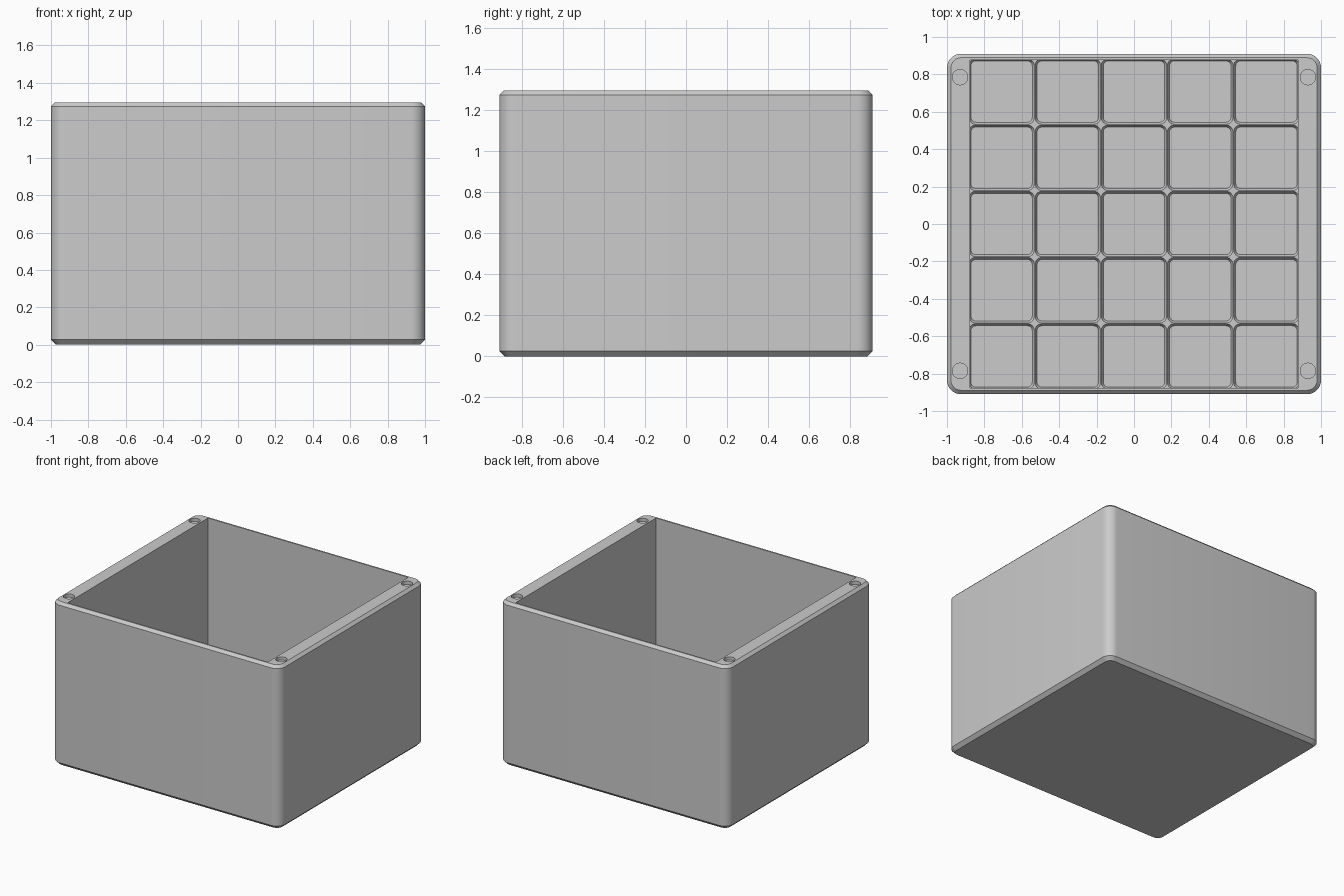
import bpy
import bmesh
from math import cos, sin, pi, radians

if "Cube" in bpy.data.objects:
    bpy.data.objects.remove(bpy.data.objects["Cube"])

WIDTH, DEPTH, HEIGHT = 1.0, 0.91, 1.295   # half width, half depth, full height
INNER = 0.877                             # half side of the square cavity
PITCH, CELLS = 0.354, 5
FLOOR, RIDGE_TOP = 0.04, 0.06

grey = bpy.data.materials.new("light grey plastic")
grey.use_nodes = True
grey.diffuse_color = (0.6, 0.6, 0.6, 1)
grey.node_tree.nodes["Principled BSDF"].inputs["Base Color"].default_value = grey.diffuse_color


def rounded_rect(cx, cy, hx, hy, r, steps=8):
    """Outline of a rectangle with round corners, counter-clockwise."""
    points = []
    for i, (sx, sy) in enumerate(((1, 1), (-1, 1), (-1, -1), (1, -1))):
        for k in range(steps + 1):
            a = (i + k / steps) * pi / 2
            points.append((cx + sx * (hx - r) + r * cos(a),
                           cy + sy * (hy - r) + r * sin(a)))
    return points


def loft(bm, rings):
    """Closed solid through (outline, z) rings from bottom to top."""
    loops = [[bm.verts.new((x, y, z)) for x, y in outline] for outline, z in rings]
    n = len(loops[0])
    bm.faces.new(loops[0][::-1])
    bm.faces.new(loops[-1])
    for low, high in zip(loops, loops[1:]):
        for i in range(n):
            j = (i + 1) % n
            bm.faces.new((low[i], low[j], high[j], high[i]))


def make_object(name, bm):
    bmesh.ops.recalc_face_normals(bm, faces=bm.faces)
    mesh = bpy.data.meshes.new(name)
    bm.to_mesh(mesh)
    bm.free()
    mesh.materials.append(grey)
    obj = bpy.data.objects.new(name, mesh)
    bpy.context.scene.collection.objects.link(obj)
    return obj


def clamp(outline, limit):
    return [(max(-limit, min(limit, x)), max(-limit, min(limit, y))) for x, y in outline]


# Outer body with chamfered foot and rim
bm = bmesh.new()
loft(bm, [(rounded_rect(0, 0, WIDTH - inset, DEPTH - inset, 0.075 - inset), z)
          for inset, z in ((0.027, 0), (0, 0.027), (0, HEIGHT - 0.021), (0.021, HEIGHT))])
box = make_object("storage_box", bm)

# Main cavity cutter
bm = bmesh.new()
square = [(INNER, INNER), (-INNER, INNER), (-INNER, -INNER), (INNER, -INNER)]
loft(bm, [(square, RIDGE_TOP), (square, HEIGHT + 0.1)])
cutters = [make_object("cavity_cutter", bm)]

# Floor pockets, leaving a grid of sloped ridges between them
bm = bmesh.new()
for col in range(CELLS):
    for row in range(CELLS):
        cx, cy = ((k - (CELLS - 1) / 2) * PITCH for k in (col, row))
        rings = []
        for half, r, z in ((0.164, 0.026, FLOOR), (0.175, 0.036, RIDGE_TOP),
                           (0.175, 0.036, RIDGE_TOP + 0.02)):
            rings.append((clamp(rounded_rect(cx, cy, half, half, r, 6), INNER - 0.0005), z))
        loft(bm, rings)
bmesh.ops.remove_doubles(bm, verts=bm.verts, dist=0.00001)
cutters.append(make_object("pocket_cutter", bm))

# Round magnet holes in the rim corners
bm = bmesh.new()
for sx in (-1, 1):
    for sy in (-1, 1):
        circle = [(sx * 0.93 + 0.041 * cos(k * pi / 16), sy * 0.785 + 0.041 * sin(k * pi / 16))
                  for k in range(32)]
        loft(bm, [(circle, HEIGHT - 0.025), (circle, HEIGHT + 0.05)])
cutters.append(make_object("magnet_hole_cutter", bm))

bpy.context.view_layer.objects.active = box
for obj in bpy.context.selected_objects:
    obj.select_set(False)
box.select_set(True)
for cutter in cutters:
    cutter.hide_render = True
    mod = box.modifiers.new(cutter.name, "BOOLEAN")
    mod.operation, mod.solver, mod.object = "DIFFERENCE", "EXACT", cutter
    bpy.ops.object.modifier_apply(modifier=mod.name)
    bpy.data.objects.remove(cutter)

bpy.ops.object.shade_smooth_by_angle(angle=radians(30))
